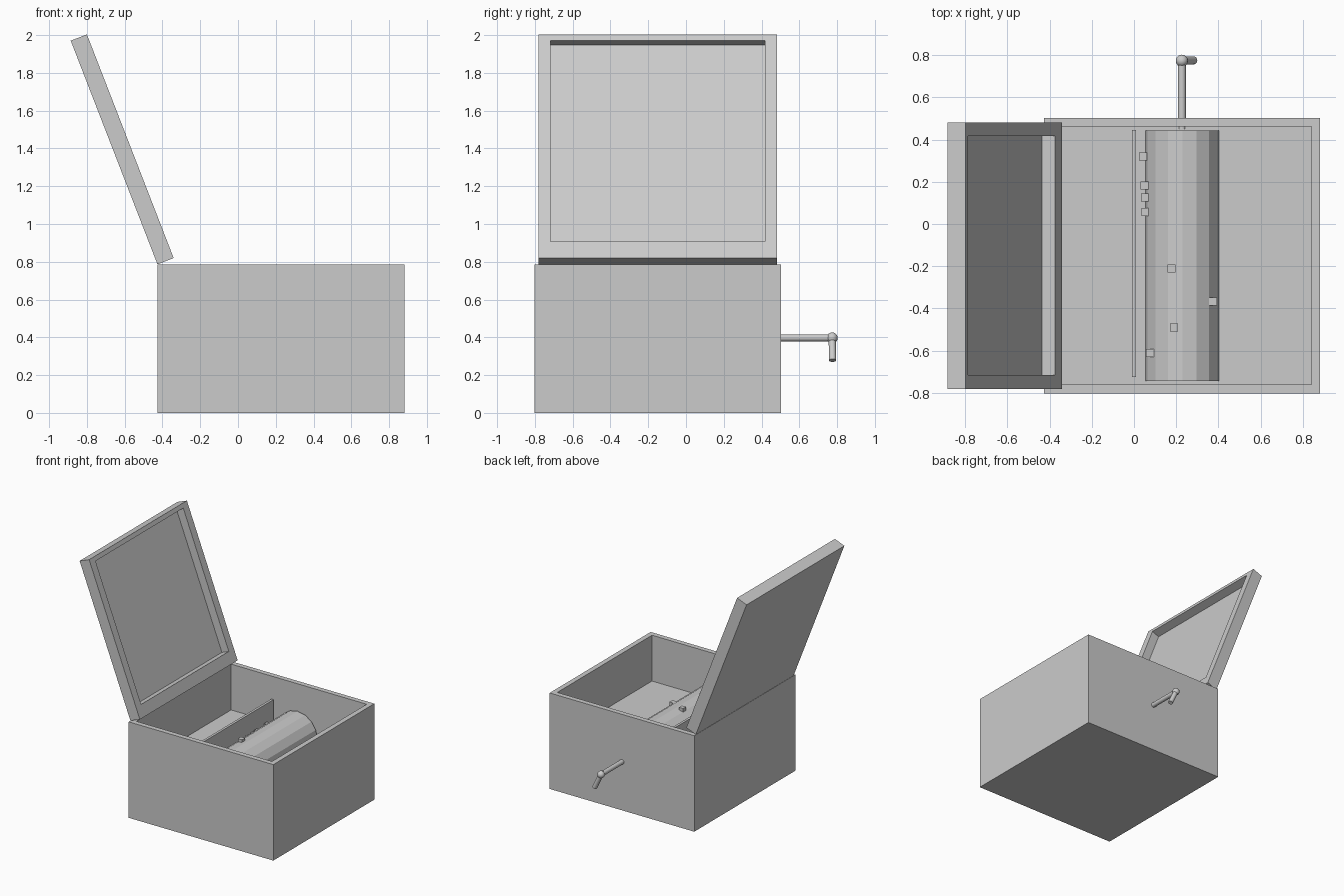
import bpy, bmesh, math
from mathutils import Vector, Matrix

if "Cube" in bpy.data.objects:
    bpy.data.objects.remove(bpy.data.objects["Cube"])

CX, CZ, R = 0.229, 0.393, 0.178          # drum axis and radius
DECK = 0.41                              # inner floor height


def finish(name, bm, matrix=Matrix()):
    mesh = bpy.data.meshes.new(name)
    bm.to_mesh(mesh)
    bm.free()
    obj = bpy.data.objects.new(name, mesh)
    obj.matrix_world = matrix
    bpy.context.collection.objects.link(obj)
    return obj


def block(name, lo, hi, rim=0, depth=0, shift=0, matrix=Matrix()):
    """Box from lo to hi, with an optional recess sunk into its top."""
    lo, hi = Vector(lo), Vector(hi)
    bm = bmesh.new()
    bmesh.ops.create_cube(bm, size=1)
    for v in bm.verts:
        v.co = (lo + hi) / 2 + v.co * (hi - lo)
    if rim:
        bm.normal_update()
        top = max(bm.faces, key=lambda f: f.normal.z)
        bmesh.ops.inset_region(bm, faces=[top], thickness=rim)
        for v in top.verts:
            v.co.x += shift
        floor = bmesh.ops.extrude_discrete_faces(bm, faces=[top])["faces"][0]
        for v in floor.verts:
            v.co.z -= depth
    return finish(name, bm, matrix)


def rod(name, a, b, radius, sides, smooth=False):
    """Cylinder between two points."""
    a, b = Vector(a), Vector(b)
    bm = bmesh.new()
    bmesh.ops.create_cone(bm, cap_ends=True, segments=sides, radius1=radius,
                          radius2=radius, depth=(b - a).length)
    for f in bm.faces:
        f.smooth = smooth and len(f.verts) == 4
    rot = Vector((0, 0, 1)).rotation_difference(b - a).to_matrix().to_4x4()
    return finish(name, bm, Matrix.Translation((a + b) / 2) @ rot)


# Case with sunken deck
block("case", (-0.427, -0.803, 0), (0.882, 0.503, 0.785), 0.058, 0.785 - DECK)

# Open lid, tilted back, recessed on the inside
tilt = Matrix.Translation((-0.656, -0.15, 1.3785)) @ Matrix.Rotation(math.radians(68.8), 4, 'Y')
block("lid", (-0.635, -0.632, 0), (0.635, 0.632, 0.092), 0.092, 0.067, -0.03, tilt)

# Comb plate standing beside the drum
block("comb_plate", (-0.01, -0.725, DECK - 0.02), (0.01, 0.446, 0.607))

# Drum and its pins (x, y); each pin sits on the drum surface
rod("drum", (CX, -0.744, CZ), (CX, 0.444, CZ), R, 16)
pins = [(0.043, 0.32), (0.05, 0.183), (0.053, 0.125), (0.054, 0.058),
        (0.178, -0.21), (0.375, -0.367), (0.19, -0.49), (0.077, -0.612)]
for i, (x, y) in enumerate(pins):
    z = max(CZ + math.sqrt(max(R * R - (x - CX) ** 2, 0)) + 0.003, 0.45)
    c, h = Vector((x, y, z)), Vector((0.019, 0.019, 0.019))
    block(f"pin_{i + 1}", c - h, c + h)

# Crank: shaft, ball joint and handle
joint = Vector((CX - 0.002, 0.774, 0.397))
rod("crank_shaft", (joint.x, 0.45, joint.z), joint, 0.019, 16, True)
rod("crank_handle", joint, (0.283, 0.776, 0.278), 0.019, 16, True)
bm = bmesh.new()
bmesh.ops.create_uvsphere(bm, u_segments=16, v_segments=8, radius=0.029)
for f in bm.faces:
    f.smooth = True
finish("crank_ball", bm, Matrix.Translation(joint))
